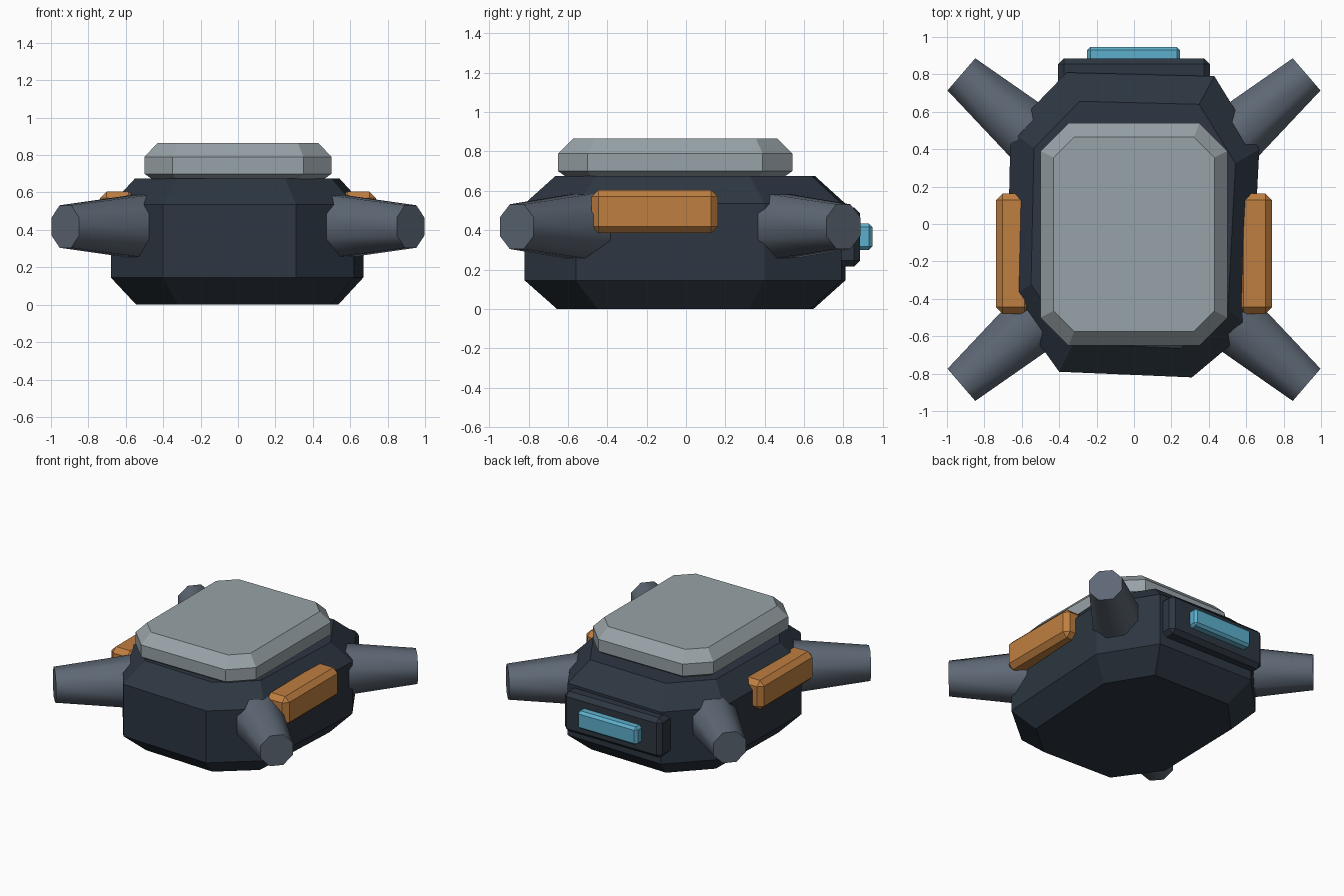
import bpy, bmesh, math
from mathutils import Vector

cube = bpy.data.objects.get("Cube")
if cube:
    bpy.data.objects.remove(cube, do_unlink=True)


def material(name, rgb):
    m = bpy.data.materials.new(name)
    m.use_nodes = True
    m.diffuse_color = (*rgb, 1)
    m.node_tree.nodes["Principled BSDF"].inputs["Base Color"].default_value = (*rgb, 1)
    return m


navy = material("dark navy", (0.026, 0.037, 0.053))
slate = material("slate grey", (0.11, 0.137, 0.175))
silver = material("silver grey", (0.31, 0.36, 0.385))
orange = material("orange", (0.52, 0.21, 0.052))
cyan = material("cyan", (0.11, 0.43, 0.60))


def finish(bm, name, mat):
    bmesh.ops.recalc_face_normals(bm, faces=bm.faces)
    mesh = bpy.data.meshes.new(name)
    bm.to_mesh(mesh)
    bm.free()
    mesh.materials.append(mat)
    obj = bpy.data.objects.new(name, mesh)
    bpy.context.collection.objects.link(obj)
    return obj


def loft(name, rings, mat):
    """Skin a stack of matching rings and cap both ends."""
    bm = bmesh.new()
    loops = [[bm.verts.new(p) for p in ring] for ring in rings]
    n = len(loops[0])
    for a, b in zip(loops, loops[1:]):
        for i in range(n):
            j = (i + 1) % n
            bm.faces.new((a[i], a[j], b[j], b[i]))
    bm.faces.new(loops[0])
    bm.faces.new(loops[-1])
    return finish(bm, name, mat)


def chamfer_box(name, low, high, cut, mat):
    low, high = Vector(low), Vector(high)
    bm = bmesh.new()
    bmesh.ops.create_cube(bm, size=1)
    bmesh.ops.scale(bm, vec=high - low, verts=bm.verts)
    bmesh.ops.translate(bm, vec=(low + high) / 2, verts=bm.verts)
    bmesh.ops.bevel(bm, geom=bm.edges[:], offset=cut, segments=1,
                    affect='EDGES', profile=0.5)
    return finish(bm, name, mat)


# Irregular eight-sided body, tapered at top and bottom
outline = [(-0.40, -0.79), (0.31, -0.82), (0.62, -0.56), (0.67, 0.40),
           (0.43, 0.79), (-0.36, 0.81), (-0.66, 0.50), (-0.68, -0.40)]
loft("body", [[(x * s, y * s, z) for x, y in outline]
              for s, z in ((0.8, 0), (1, 0.145), (1, 0.535), (0.81, 0.675))], navy)


# Top plate with clipped corners
def clipped(hx, hy, c, z, cy=-0.055):
    corners = []
    for sx, sy, flip in ((1, -1, 0), (1, 1, 1), (-1, 1, 0), (-1, -1, 1)):
        pair = [(sx * (hx - c), cy + sy * hy, z), (sx * hx, cy + sy * (hy - c), z)]
        corners += pair[::-1] if flip else pair
    return corners


loft("top_plate", [clipped(0.46, 0.555, 0.13, 0.672), clipped(0.5, 0.595, 0.15, 0.70),
                   clipped(0.5, 0.595, 0.15, 0.79), clipped(0.43, 0.52, 0.11, 0.865)], silver)

# Four tapered arms, and a pad on each side
for side, sx in (("left", 1), ("right", -1)):
    for end, sy in (("front", -1), ("back", 1)):
        tip = Vector((0.923 * sx, -0.03 + 0.83 * sy, 0.418))
        out = Vector((0.757 * sx, 0.653 * sy, 0))
        across = Vector((-out.y, out.x, 0))
        rings = []
        for dist, r in ((0.58, 0.188), (0, 0.123)):
            angles = [math.radians(22.5 + 45 * k) for k in range(8)]
            rings.append([tip - out * dist + across * r * math.cos(a)
                          + Vector((0, 0, r * math.sin(a))) for a in angles])
        arm = loft(f"{end}_{side}_arm", rings, slate)
        bpy.ops.object.select_all(action='DESELECT')
        arm.select_set(True)
        bpy.context.view_layer.objects.active = arm
        bpy.ops.object.shade_smooth_by_angle(angle=math.radians(50))
    inner, outer = sorted((0.55 * sx, 0.738 * sx))
    chamfer_box(f"{side}_pad", (inner, -0.48, 0.385), (outer, 0.162, 0.605), 0.035, orange)

# Rear panel and its light
chamfer_box("rear_panel", (-0.405, 0.70, 0.215), (0.405, 0.885, 0.515), 0.03, navy)
chamfer_box("rear_light", (-0.25, 0.865, 0.30), (0.247, 0.947, 0.435), 0.018, cyan)
